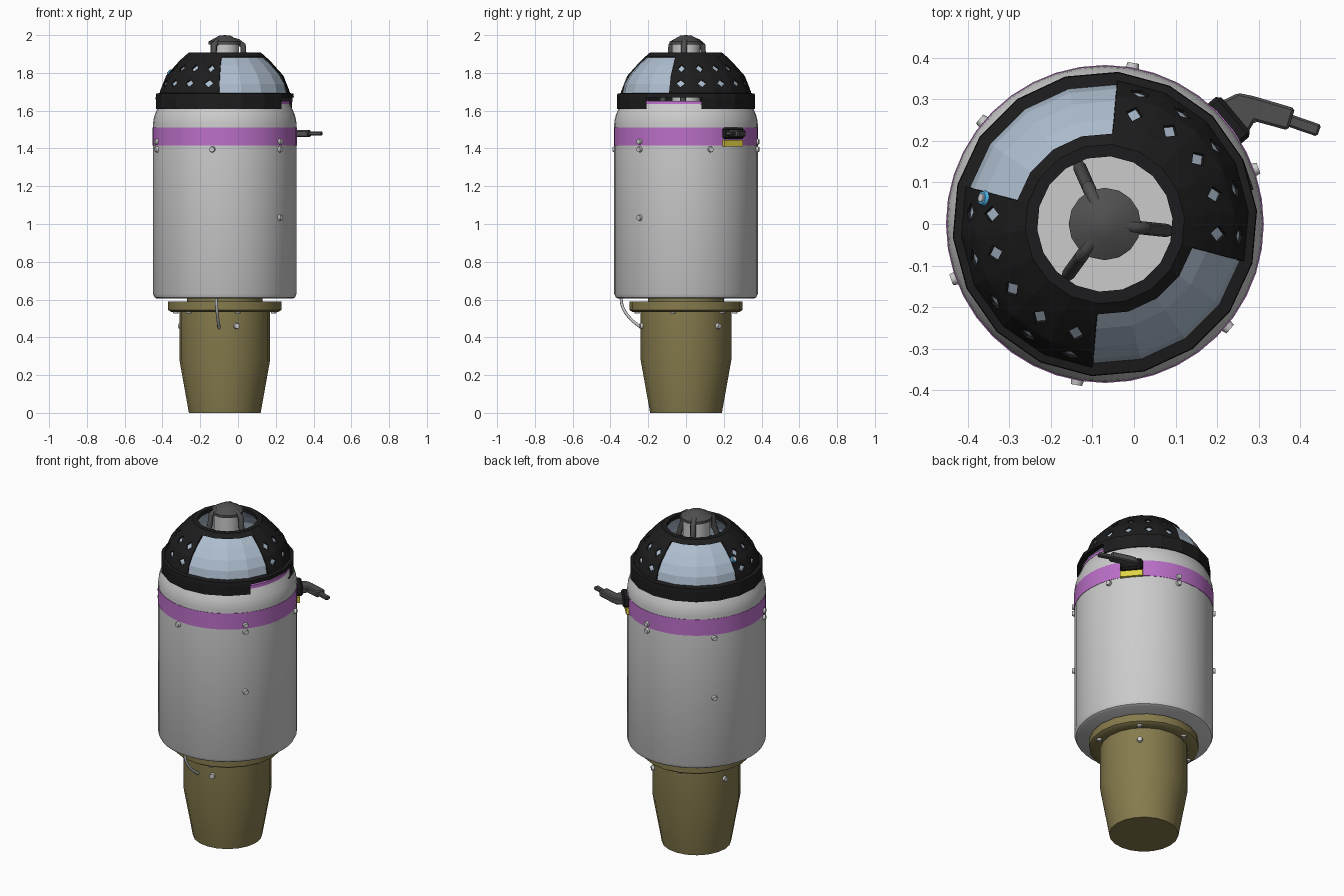
import bpy, bmesh, math
from mathutils import Vector, Matrix

if "Cube" in bpy.data.objects:
    bpy.data.objects.remove(bpy.data.objects["Cube"])

CX = -0.07  # axis of the body


def mat(name, rgb):
    m = bpy.data.materials.new(name)
    m.diffuse_color = (*rgb, 1)
    m.use_nodes = True
    m.node_tree.nodes["Principled BSDF"].inputs["Base Color"].default_value = m.diffuse_color
    return m


BLACK = mat("black", (0.012, 0.012, 0.013))
DARK = mat("dark_grey", (0.08, 0.08, 0.08))
GLASS = mat("glass", (0.42, 0.51, 0.62))
PURPLE = mat("purple", (0.5, 0.16, 0.58))
TAN = mat("tan", (0.24, 0.20, 0.075))
YELLOW = mat("yellow", (0.75, 0.65, 0.06))
BLUE = mat("blue", (0.08, 0.45, 0.8))


def pt(r, deg, z):
    a = math.radians(deg)
    return Vector((CX + r * math.cos(a), r * math.sin(a), z))


def finish(name, bm, m=None, smooth=False, thick=0):
    bmesh.ops.remove_doubles(bm, verts=bm.verts, dist=1e-5)
    bmesh.ops.recalc_face_normals(bm, faces=bm.faces)
    me = bpy.data.meshes.new(name)
    bm.to_mesh(me)
    bm.free()
    ob = bpy.data.objects.new(name, me)
    bpy.context.collection.objects.link(ob)
    if m:
        me.materials.append(m)
    if smooth:
        bpy.ops.object.select_all(action='DESELECT')
        ob.select_set(True)
        bpy.context.view_layer.objects.active = ob
        bpy.ops.object.shade_smooth_by_angle(angle=math.radians(35))
    if thick:
        s = ob.modifiers.new("thickness", 'SOLIDIFY')
        s.thickness = thick
        s.offset = -1
    return ob


def ring_angles(n, start=0):
    return [start + 360 * i / n for i in range(n + 1)]


def lathe(name, profile, angles, m=None, smooth=False, thick=0):
    """Sweep an (r, z) profile through a list of angles; a repeated profile start closes it."""
    bm = bmesh.new()
    for a, b in zip(angles, angles[1:]):
        for (r0, z0), (r1, z1) in zip(profile, profile[1:]):
            ps = [pt(r0, a, z0)]
            if r0 > 0:
                ps.append(pt(r0, b, z0))
            if r1 > 0:
                ps.append(pt(r1, b, z1))
            ps.append(pt(r1, a, z1))
            bm.faces.new([bm.verts.new(p) for p in ps])
    return finish(name, bm, m, smooth, thick)


def box(name, size, loc, turn, m=None, bevel=0):
    bm = bmesh.new()
    bmesh.ops.create_cube(bm, size=1)
    bm.transform(Matrix.Translation(loc) @ Matrix.Rotation(math.radians(turn), 4, 'Z') @ Matrix.Diagonal((*size, 1)))
    ob = finish(name, bm, m)
    if bevel:
        ob.modifiers.new("bevel", 'BEVEL').width = bevel
    return ob


def disc(name, p, normal, r, h, m=None, seg=12):
    bm = bmesh.new()
    bmesh.ops.create_cone(bm, cap_ends=True, segments=seg, radius1=r, radius2=r * 0.8, depth=h)
    q = Vector(normal).to_track_quat('Z', 'Y').to_matrix().to_4x4()
    bm.transform(Matrix.Translation(p) @ q)
    return finish(name, bm, m, True)


def tube(name, pts, r, m=None, bezier=False):
    cu = bpy.data.curves.new(name, 'CURVE')
    cu.dimensions = '3D'
    cu.bevel_depth = r
    cu.bevel_resolution = 2
    cu.use_fill_caps = True
    if bezier:
        sp = cu.splines.new('BEZIER')
        sp.bezier_points.add(len(pts) - 1)
        for b, p in zip(sp.bezier_points, pts):
            b.co = p
            b.handle_left_type = b.handle_right_type = 'AUTO'
    else:
        sp = cu.splines.new('POLY')
        sp.points.add(len(pts) - 1)
        for b, p in zip(sp.points, pts):
            b.co = (*p, 1)
    ob = bpy.data.objects.new(name, cu)
    bpy.context.collection.objects.link(ob)
    if m:
        cu.materials.append(m)
    return ob


# Main body and its stripe
lathe("body", [(0, .61), (.36, .605), (.372, .612), (.38, .63), (.38, 1.53), (.377, 1.555), (.37, 1.58),
               (.357, 1.61), (.345, 1.635), (0, 1.635)], ring_angles(40), None, True)
lathe("stripe", [(.379, 1.415), (.382, 1.415), (.382, 1.512), (.379, 1.512), (.379, 1.415)],
      ring_angles(40), PURPLE, True)

# Base socket with flange
lathe("base", [(0, .612), (.2, .612), (.2, .59), (.3, .59), (.3, .545), (.285, .535), (.24, .535),
               (.24, .28), (.19, 0), (0, 0)], ring_angles(20), TAN, True)

# Dome: glass shell, black panels pierced by diamonds, rims
DOME = [(.347, 1.69), (.335, 1.745), (.306, 1.795), (.262, 1.845), (.212, 1.89)]
full = ring_angles(18, 5)
lathe("dome_glass", [(r - .009, z - .004) for r, z in DOME], full, GLASS)


def dome_r(z):
    for (r0, z0), (r1, z1) in zip(DOME, DOME[1:]):
        if z <= z1:
            return r0 + (r1 - r0) * (z - z0) / (z1 - z0)
    return DOME[-1][0]


def pierced_panel(name, start, cols):
    bm = bmesh.new()
    rows = [1.69, 1.705, 1.785, 1.865, 1.89]

    def face(*ps):
        bm.faces.new([bm.verts.new(p) for p in ps])
    for i in range(cols):
        a, b = start + 20 * i, start + 20 * (i + 1)
        for j, (z0, z1) in enumerate(zip(rows, rows[1:])):
            c = [pt(dome_r(z), t, z) for t, z in ((a, z0), (b, z0), (b, z1), (a, z1))]
            if j in (0, 3):
                face(*c)
                continue
            mid = sum(c, Vector()) / 4 + (pt(1, a + 10, 0) - pt(0, 0, 0)) * .004
            d = [mid.lerp((c[k] + c[(k + 1) % 4]) / 2, .5 if k % 2 == 0 else .42) for k in range(4)]
            for k in range(4):
                n = (k + 1) % 4
                face(c[k], c[n], d[k])
                face(c[n], d[n], d[k])
    return finish(name, bm, BLACK, False, .009)


pierced_panel("dome_panel_right", -15, 5)
pierced_panel("dome_panel_left", 165, 5)
lathe("dome_top_rim", [(.218, 1.885), (.192, 1.907), (.163, 1.907), (.163, 1.885), (.2, 1.88), (.218, 1.885)],
      full, BLACK)
lathe("collar_top", [(.367, 1.67), (.365, 1.69), (.335, 1.695), (.335, 1.67), (.367, 1.67)], full, BLACK)
notch = [13] + [25 + 20 * i for i in range(16)]  # gap on the right side
lathe("collar", [(.366, 1.61), (.367, 1.67), (.345, 1.67), (.345, 1.61), (.366, 1.61)], notch, BLACK)
lathe("slot_edge", [(.33, 1.634), (.347, 1.634), (.345, 1.652), (.33, 1.652), (.33, 1.634)],
      ring_angles(40), PURPLE, True)

# Centre hub, cap and three struts
lathe("hub", [(0, 1.63), (.075, 1.63), (.075, 1.96), (0, 1.96)], ring_angles(16), None, True)
lathe("hub_cap", [(0, 1.95), (.087, 1.95), (.087, 1.965), (.03, 1.997), (0, 2.0)], ring_angles(16), DARK, True)
for i, a in enumerate((-6, 114, 234)):
    tube(f"strut_{i}", [pt(r, a, z) for r, z in ((.02, 1.978), (.07, 1.964), (.097, 1.945), (.1, 1.89),
                                                (.15, 1.76), (.15, 1.63))], .016, DARK)

# Indicator light on the dome
n = pt(.8, 168, .6) - pt(0, 0, 0)
p = pt(.3, 168, 1.803)
disc("light_ring", p, n, .019, .008, BLUE, 16)
disc("light_centre", p + n * .004, n, .012, .006, None, 16)

# Bolts on the body and base
for i in range(6):
    a = 20 + 60 * i
    levels = [1.395] + ([1.436] if a in (80, 200, 320) else []) + ([1.033] if a in (140, 320) else [])
    for j, z in enumerate(levels):
        disc(f"body_bolt_{i}_{j}", pt(.384, a, z), pt(1, a, 0) - pt(0, 0, 0), .017, .018)
    a = 45 + 60 * i
    disc(f"flange_bolt_{i}", pt(.268, a, .532), (0, 0, -1), .016, .014)
    if i % 2 == 0:
        disc(f"base_bolt_{i}", pt(.243, a, .46), pt(1, a, 0) - pt(0, 0, 0), .017, .018)

# Cable from body to base
tube("cable", [(-.115, -.345, .615), (-.113, -.335, .56), (-.107, -.295, .5), (-.1, -.235, .45)], .008, None, True)

# Side arm: mount, label block, bent arm and tip
box("arm_mount", (.05, .125, .062), pt(.385, 40, 1.48), 40, BLACK, .01)
box("arm_label", (.03, .125, .035), pt(.378, 40, 1.428), 40, YELLOW)
bm = bmesh.new()
outline = [(.19, .285), (.25, .315), (.285, .308), (.387, .278), (.37, .225), (.29, .247), (.262, .2)]
f = bm.faces.new([bm.verts.new((x, y, 1.46)) for x, y in outline])
ext = bmesh.ops.extrude_face_region(bm, geom=[f])["geom"]
bmesh.ops.translate(bm, vec=(0, 0, .037), verts=[v for v in ext if isinstance(v, bmesh.types.BMVert)])
arm = finish("arm", bm, DARK)
arm.modifiers.new("bevel", 'BEVEL').width = .006
box("arm_tip", (.085, .03, .021), (.405, .238, 1.478), -19, DARK, .005)
